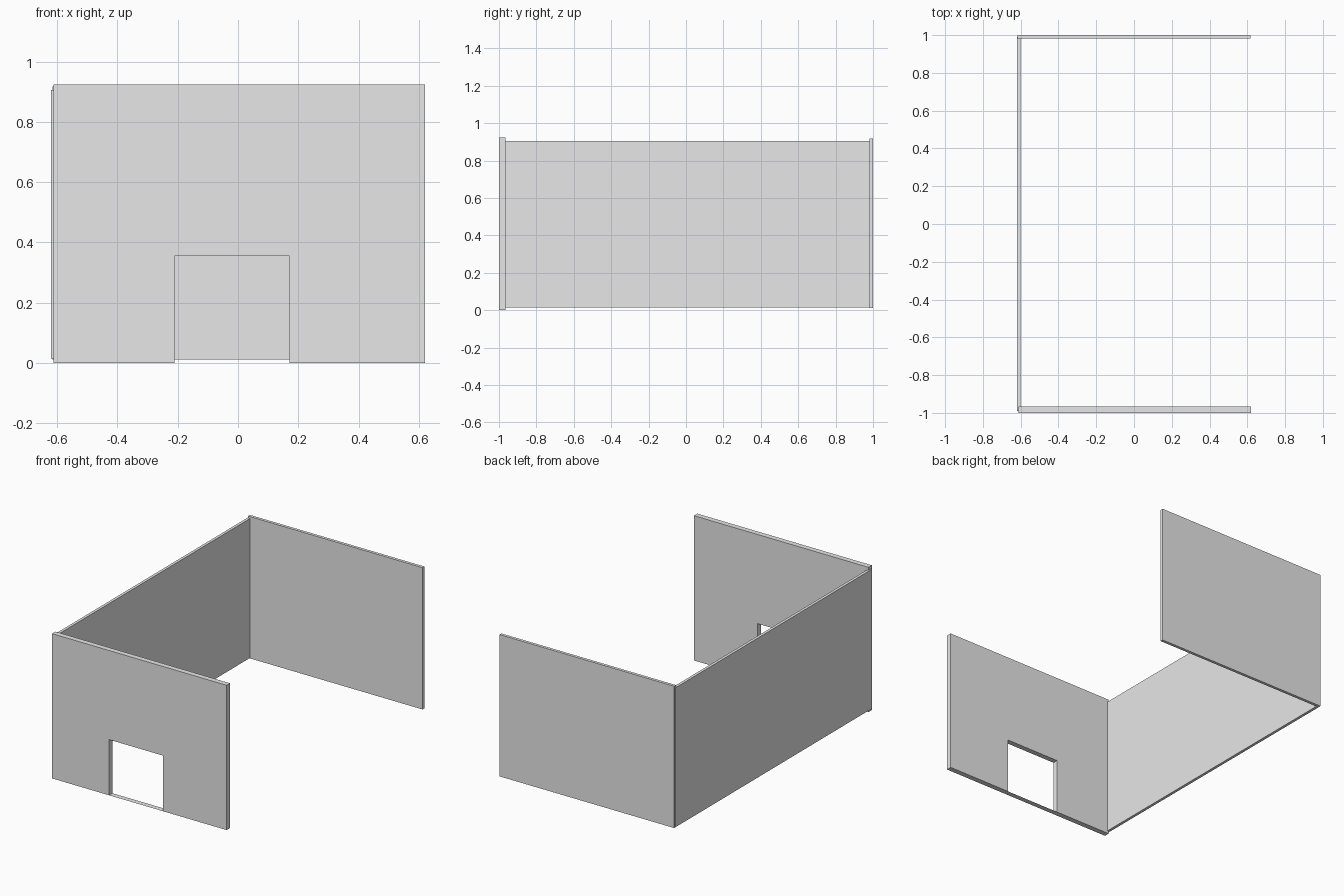
import bpy
import bmesh

cube = bpy.data.objects.get("Cube")
if cube:
    bpy.data.objects.remove(cube, do_unlink=True)

# Single plain grey for every panel
GREY = (0.8, 0.8, 0.8, 1.0)
mat = bpy.data.materials.new("light_grey")
mat.use_nodes = True
mat.diffuse_color = GREY
mat.node_tree.nodes["Principled BSDF"].inputs["Base Color"].default_value = GREY


def panel(name, outline, y0, y1, sill=None):
    """Extrude an x-z outline from y0 to y1, with an optional flat sill at z = 0."""
    bm = bmesh.new()
    face = bm.faces.new([bm.verts.new((x, y0, z)) for x, z in outline])
    grown = bmesh.ops.extrude_face_region(bm, geom=[face], use_keep_orig=True)
    moved = [v for v in grown["geom"] if isinstance(v, bmesh.types.BMVert)]
    bmesh.ops.translate(bm, verts=moved, vec=(0, y1 - y0, 0))
    bmesh.ops.recalc_face_normals(bm, faces=bm.faces)
    if sill:
        a, b = sill
        bm.faces.new([bm.verts.new(p) for p in
                      ((a, y0, 0), (b, y0, 0), (b, y1, 0), (a, y1, 0))])
    mesh = bpy.data.meshes.new(name)
    bm.to_mesh(mesh)
    bm.free()
    mesh.materials.append(mat)
    obj = bpy.data.objects.new(name, mesh)
    bpy.context.collection.objects.link(obj)
    return obj


def rect(x0, x1, z0, z1):
    return [(x0, z0), (x1, z0), (x1, z1), (x0, z1)]


# Front wall: thicker panel with a doorway and a thin threshold
left, right, top = -0.612, 0.62, 0.924
door_a, door_b, door_top = -0.211, 0.171, 0.355
front = [(left, 0), (door_a, 0), (door_a, door_top), (door_b, door_top),
         (door_b, 0), (right, 0), (right, top), (left, top)]
panel("front_wall", front, -1.0, -0.966, sill=(door_a, door_b))

# Back wall and long side wall
panel("back_wall", rect(-0.616, 0.616, 0.012, 0.917), 0.981, 1.0)
panel("side_wall", rect(-0.62, -0.602, 0.015, 0.905), -0.99, 0.99)
